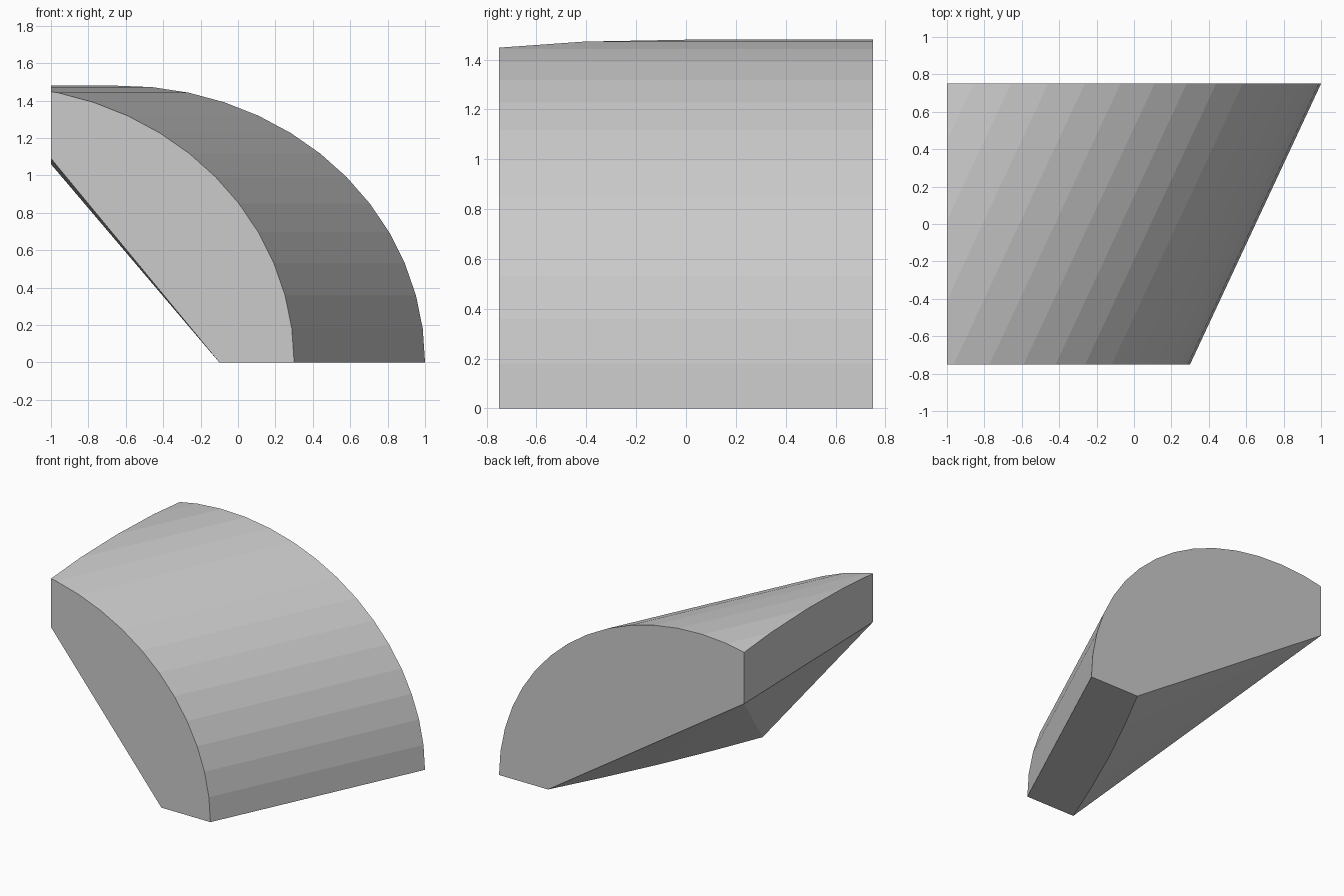
import bpy, bmesh, math
from mathutils import Vector

if "Cube" in bpy.data.objects:
    bpy.data.objects.remove(bpy.data.objects["Cube"])

DEPTH, SHEAR = 0.75, 0.7          # half depth, sideways shift from back to front
CENTRE, RX, RZ = -0.63, 1.63, 1.48  # elliptical vault

grey = bpy.data.materials.new("light grey")
grey.diffuse_color = (0.6, 0.6, 0.6, 1)
grey.use_nodes = True
grey.node_tree.nodes["Principled BSDF"].inputs["Base Color"].default_value = grey.diffuse_color

# Vault cross-section at the back: elliptical arc closed down to the ground
arc = [(CENTRE + RX * math.cos(math.radians(a)), RZ * math.sin(math.radians(a)))
       for a in range(0, 120, 7)]
section = arc + [(arc[-1][0], -0.2), (1.0, -0.2)]

# Sheared prism from the section
bm = bmesh.new()
back = [bm.verts.new((x, DEPTH, z)) for x, z in section]
front = [bm.verts.new((x - SHEAR, -DEPTH, z)) for x, z in section]
bm.faces.new(back)
bm.faces.new(front[::-1])
for i in range(len(section)):
    j = (i + 1) % len(section)
    bm.faces.new((back[j], back[i], front[i], front[j]))
bmesh.ops.recalc_face_normals(bm, faces=bm.faces)

INSIDE = Vector((0.3, 0.2, 0.8))


def cut(point, normal):
    """Slice the solid, keep the side holding INSIDE, and cap it."""
    point, normal = Vector(point), Vector(normal)
    if (INSIDE - point).dot(normal) > 0:
        normal = -normal
    res = bmesh.ops.bisect_plane(bm, geom=bm.verts[:] + bm.edges[:] + bm.faces[:],
                                 dist=1e-5, plane_co=point, plane_no=normal, clear_outer=True)
    edges = [e for e in bm.edges if e.is_boundary]
    if edges:
        bmesh.ops.holes_fill(bm, edges=edges, sides=0)
    bmesh.ops.remove_doubles(bm, verts=bm.verts[:], dist=1e-4)


# Flat left side and flat base
cut((-1, 0, 0), (1, 0, 0))
cut((0, 0, 0), (0, 0, 1))

# Underside: a fan of planes from the back left corner to a slightly bowed base edge
low_front, low_back = Vector((-1, -DEPTH, 1.09)), Vector((-1, DEPTH, 1.06))
N = 4
base = [Vector((-0.1 + SHEAR * t - 0.03 * math.sin(math.pi * t), -DEPTH + 2 * DEPTH * t, 0))
        for t in (i / N for i in range(N + 1))]
for a, b in zip([low_front] + base, base):
    cut(a, (a - low_back).cross(b - low_back))

bmesh.ops.recalc_face_normals(bm, faces=bm.faces)
mesh = bpy.data.meshes.new("vault_block")
bm.to_mesh(mesh)
bm.free()
mesh.materials.append(grey)
obj = bpy.data.objects.new("vault_block", mesh)
bpy.context.collection.objects.link(obj)
